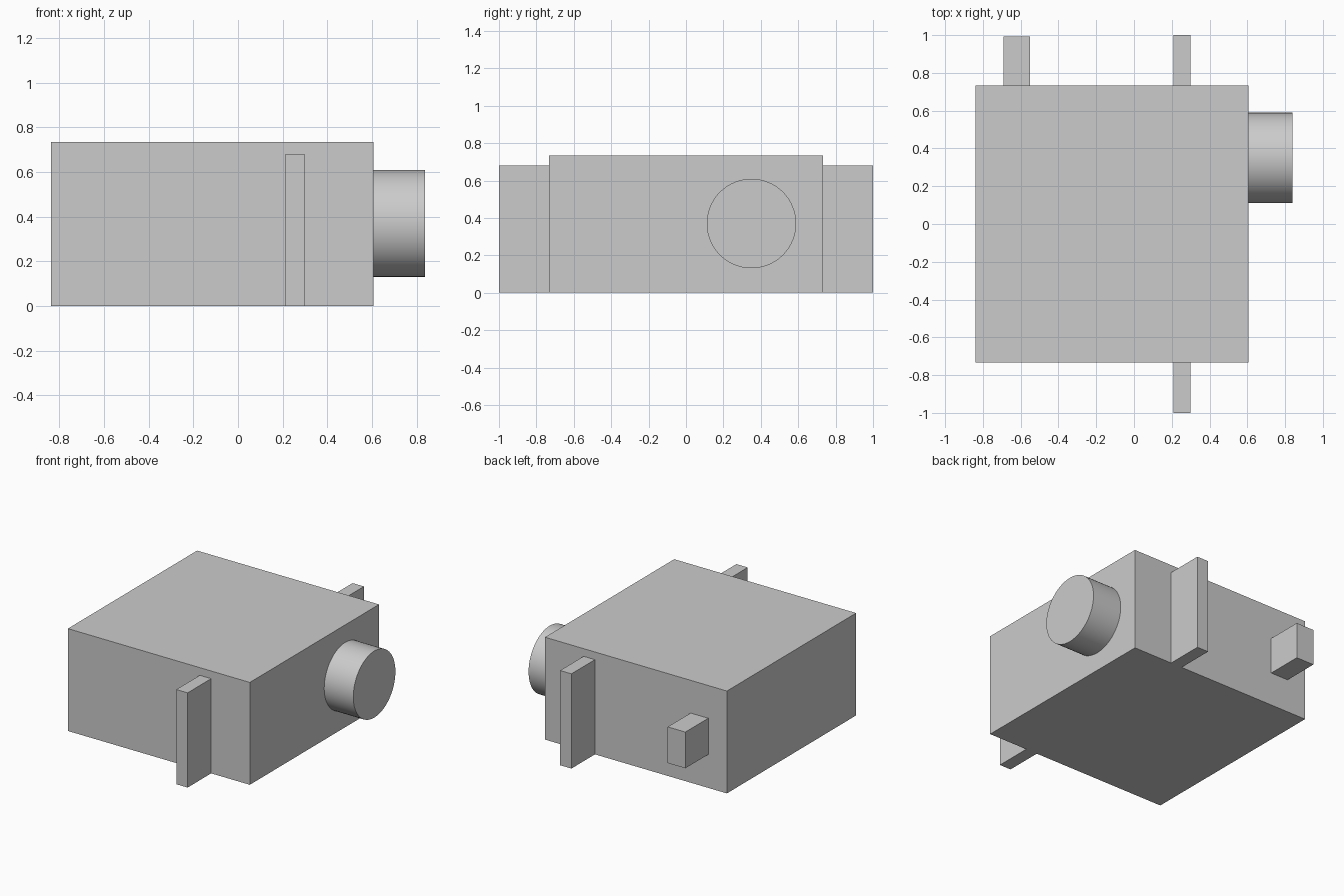
import bpy
from math import pi

old = bpy.data.objects.get("Cube")
if old:
    bpy.data.objects.remove(old, do_unlink=True)

# Single grey finish
grey = bpy.data.materials.new("plain grey")
grey.use_nodes = True
tone = (0.6, 0.6, 0.6, 1)
grey.diffuse_color = tone
grey.node_tree.nodes["Principled BSDF"].inputs["Base Color"].default_value = tone


def box(name, x, y, z):
    """Box spanning the given (low, high) ranges."""
    spans = (x, y, z)
    bpy.ops.mesh.primitive_cube_add(size=1, location=[(a + b) / 2 for a, b in spans])
    ob = bpy.context.object
    ob.name = name
    ob.scale = [b - a for a, b in spans]
    bpy.ops.object.transform_apply(location=False, rotation=False, scale=True)
    ob.data.materials.append(grey)
    return ob


HALF, RIGHT, LEFT = 0.733, -0.838, 0.607

# Main housing
box("housing", (RIGHT, LEFT), (-HALF, HALF), (0, 0.735))

# Upright mounting flanges on the front and back
box("front_flange", (0.21, 0.30), (-1, -HALF), (0, 0.68))
box("back_flange", (0.21, 0.30), (HALF, 1), (0, 0.68))

# Rectangular connector on the back
box("back_connector", (-0.69, -0.55), (HALF, 0.993), (0.24, 0.50))

# Round output boss on the left side
bpy.ops.mesh.primitive_cylinder_add(
    vertices=64, radius=0.239, depth=0.838 - LEFT,
    location=((LEFT + 0.838) / 2, 0.35, 0.37), rotation=(0, pi / 2, 0))
boss = bpy.context.object
boss.name = "output_boss"
boss.data.materials.append(grey)
bpy.ops.object.shade_smooth_by_angle()
